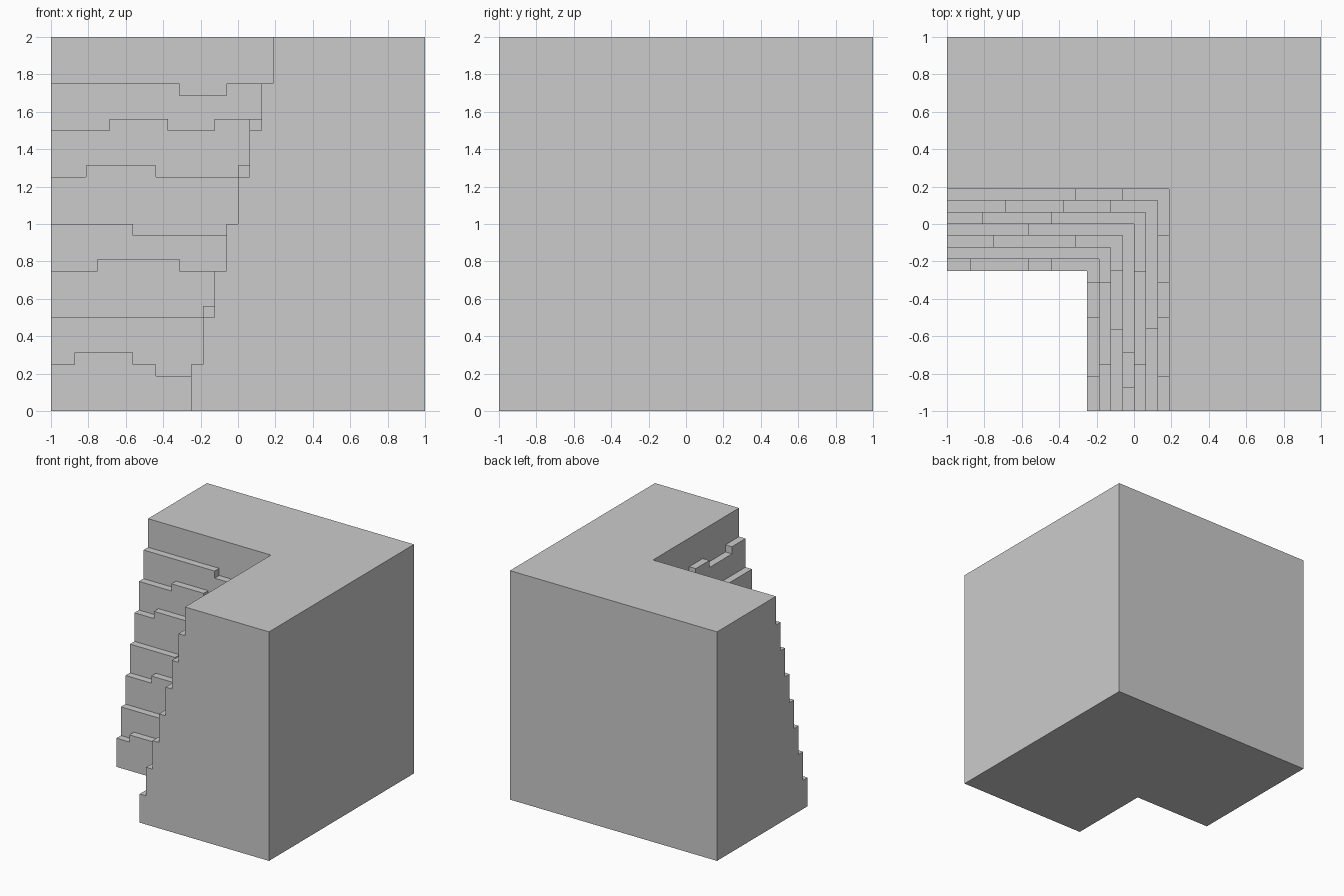
import bpy, bmesh, math
from mathutils import Vector

if "Cube" in bpy.data.objects:
    bpy.data.objects.remove(bpy.data.objects["Cube"])

N = 32            # grid cells per side
U = 2 / N         # cell size

# Each ledge, lowest first: (left arm steps, front arm steps, height of corner run).
# A step is (end cell, height in cells), counted from the outer end of the arm.
LEDGES = [
    ([(2, 4), (7, 5), (9, 4)], [(3, 4), (8, 3), (11, 4)], 3),
    ([], [(4, 8), (11, 9)], 8),
    ([(4, 12), (11, 13)], [(7, 12), (12, 11)], 12),
    ([(7, 16)], [(2, 16), (5, 14)], 15),
    ([(3, 20), (9, 21)], [(4, 20), (12, 21)], 20),
    ([(5, 24), (10, 25), (14, 24)], [(7, 24)], 25),
    ([(11, 28), (15, 27)], [(3, 28), (8, 27), (11, 28), (15, 27)], 28),
]
FIRST = 12        # cell where the lowest ledge starts


def height(i, j):
    """Height in cells of the cliff column at grid cell i, j."""
    if not (0 <= i < N and 0 <= j < N):
        return 0
    k = max(i, j) - FIRST
    if k < 0:
        return 0
    if k >= len(LEDGES):
        return N
    left, front, corner = LEDGES[k]
    steps, pos = (left, i) if j >= i else (front, j)
    return next((h for end, h in steps if pos < end), corner)


bm = bmesh.new()
verts = {}


def quad(*corners):
    for c in corners:
        if c not in verts:
            verts[c] = bm.verts.new(Vector(c) * U - Vector((1, 1, 0)))
    bm.faces.new([verts[c] for c in corners])


# Outer skin of the columns
for i in range(N):
    for j in range(N):
        h = height(i, j)
        if not h:
            continue
        a, b, c, d = (i, j), (i + 1, j), (i + 1, j + 1), (i, j + 1)
        quad(*[(*p, h) for p in (a, b, c, d)])
        quad(*[(*p, 0) for p in (d, c, b, a)])
        for p, q, di, dj in ((a, b, 0, -1), (b, c, 1, 0), (c, d, 0, 1), (d, a, -1, 0)):
            for z in range(height(i + di, j + dj), h):
                quad((*p, z), (*q, z), (*q, z + 1), (*p, z + 1))

# Merge coplanar cells into large flat faces
bmesh.ops.dissolve_limit(bm, angle_limit=math.radians(1), verts=bm.verts, edges=bm.edges)
mesh = bpy.data.meshes.new("cliff_corner")
bm.to_mesh(mesh)
bm.free()
cliff = bpy.data.objects.new("cliff_corner", mesh)
bpy.context.collection.objects.link(cliff)
